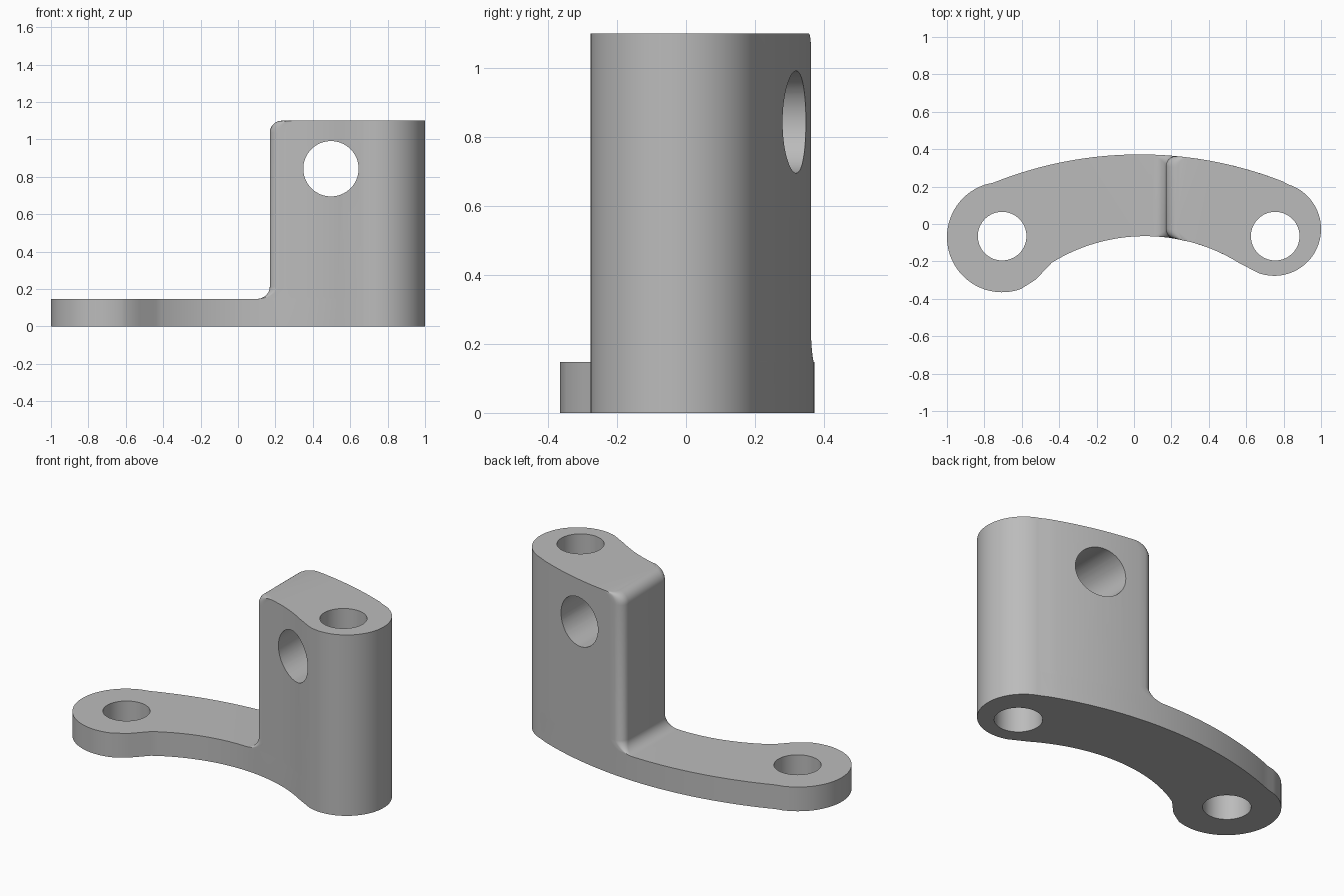
import bpy, bmesh
from math import sin, cos, pi, radians, sqrt
from mathutils import Vector

if "Cube" in bpy.data.objects:
    bpy.data.objects.remove(bpy.data.objects["Cube"])

HEIGHT, BASE = 1.1, 0.147      # block top, arm thickness
SPLIT, WALL = 0.10, 0.17       # start of the fillet, inner face of the block
ROUND, CORNER = 0.065, 0.055   # edge radii

steel = bpy.data.materials.new("Plain grey")
steel.use_nodes = True
steel.diffuse_color = (0.5, 0.5, 0.5, 1)
steel.node_tree.nodes["Principled BSDF"].inputs["Base Color"].default_value = (0.5, 0.5, 0.5, 1)


def outer(x):
    """Back edge of the curved arm."""
    return 0.372 - 2.1 + sqrt(2.1 ** 2 - (x - 0.03) ** 2)


def inner(x):
    """Front edge of the curved arm."""
    return -0.065 - 0.95 + sqrt(0.95 ** 2 - (x - 0.06) ** 2)


def span(a, b, n):
    return [a + (b - a) * i / n for i in range(n + 1)]


def arc(cx, cy, r, a, b, n):
    return [(cx + r * cos(radians(t)), cy + r * sin(radians(t))) for t in span(a, b, n)]


def right_chain(x, r):
    """Clockwise plan of the block, inner face at x with corner radius r."""
    back, front = outer(x + r) - r, inner(x + r) + r
    pts = arc(x + r, back, r, 180, 90, 6)
    pts += [(u, outer(u)) for u in span(x + r, 0.827, 16)[1:-1]]
    pts += arc(0.75, -0.027, 0.25, 72, -110, 40)
    pts += [(u, inner(u)) for u in span(0.56, x + r, 14)[:-1]]
    pts += arc(x + r, front, r, 270, 180, 6)
    return pts


def left_chain():
    """Clockwise plan of the thin arm, front split point to back split point."""
    pts = [(u, inner(u)) for u in span(SPLIT, -0.44, 18)]
    pts += [(-0.525, -0.297)]
    pts += arc(-0.705, -0.07, 0.295, -70, -252, 44)
    pts += [(u, outer(u)) for u in span(-0.796, SPLIT, 20)[1:]]
    return pts


# Layers of the block: fillet at the foot, straight wall, rounded top edge
layers = []
for t in span(0, 1, 8):
    a = t * pi / 2
    layers.append((BASE + ROUND * (1 - cos(a)), SPLIT + (WALL - SPLIT) * sin(a), CORNER * t))
for t in span(0, 1, 8):
    a = t * pi / 2
    layers.append((HEIGHT - ROUND + ROUND * sin(a), WALL + ROUND * (1 - cos(a)), CORNER))

bm = bmesh.new()


def ring(pts, z):
    return [bm.verts.new((x, y, z)) for x, y in pts]


def bridge(a, b):
    for i in range(len(a)):
        j = (i + 1) % len(a)
        bm.faces.new((a[i], a[j], b[j], b[i]))


# Arm: full plan extruded, capped below; the thin part also capped on top
block_plan = right_chain(SPLIT, 0)[6:-6]
arm_plan = left_chain()
plan = block_plan + arm_plan[1:-1]
bottom, top = ring(plan, 0), ring(plan, BASE)
bm.faces.new(bottom)
bridge(bottom, top)
n = len(block_plan)
bm.faces.new(top[n - 1:] + [top[0]])

# Block: lofted layers
rings = [ring(right_chain(x, r), z) for z, x, r in layers]
for lower, upper in zip(rings, rings[1:]):
    bridge(lower, upper)
bm.faces.new(rings[-1])
bmesh.ops.remove_doubles(bm, verts=bm.verts, dist=0.0002)
bmesh.ops.recalc_face_normals(bm, faces=bm.faces)

mesh = bpy.data.meshes.new("bracket")
bm.to_mesh(mesh)
bm.free()
mesh.materials.append(steel)
bracket = bpy.data.objects.new("bracket", mesh)
bpy.context.collection.objects.link(bracket)


def drill(name, radius, location, rotation=(0, 0, 0)):
    """Cut a round through hole in the bracket."""
    bpy.ops.mesh.primitive_cylinder_add(vertices=64, radius=radius, depth=3,
                                        location=location, rotation=rotation)
    cutter = bpy.context.object
    cutter.name = name
    cutter.hide_render = True
    cutter.data.materials.append(steel)
    bpy.ops.object.select_all(action='DESELECT')
    bpy.context.view_layer.objects.active = bracket
    bracket.select_set(True)
    mod = bracket.modifiers.new(name, 'BOOLEAN')
    mod.operation, mod.solver, mod.object = 'DIFFERENCE', 'EXACT', cutter
    bpy.ops.object.modifier_apply(modifier=mod.name)
    bpy.data.objects.remove(cutter)


# Bolt holes and cross hole
drill("arm_hole", 0.13, (-0.705, -0.065, 0.5))
drill("block_hole", 0.13, (0.755, -0.065, 0.5))
drill("cross_hole", 0.148, (0.497, 0, 0.843), (pi / 2, 0, 0))

bpy.ops.object.shade_smooth_by_angle(angle=radians(30))
